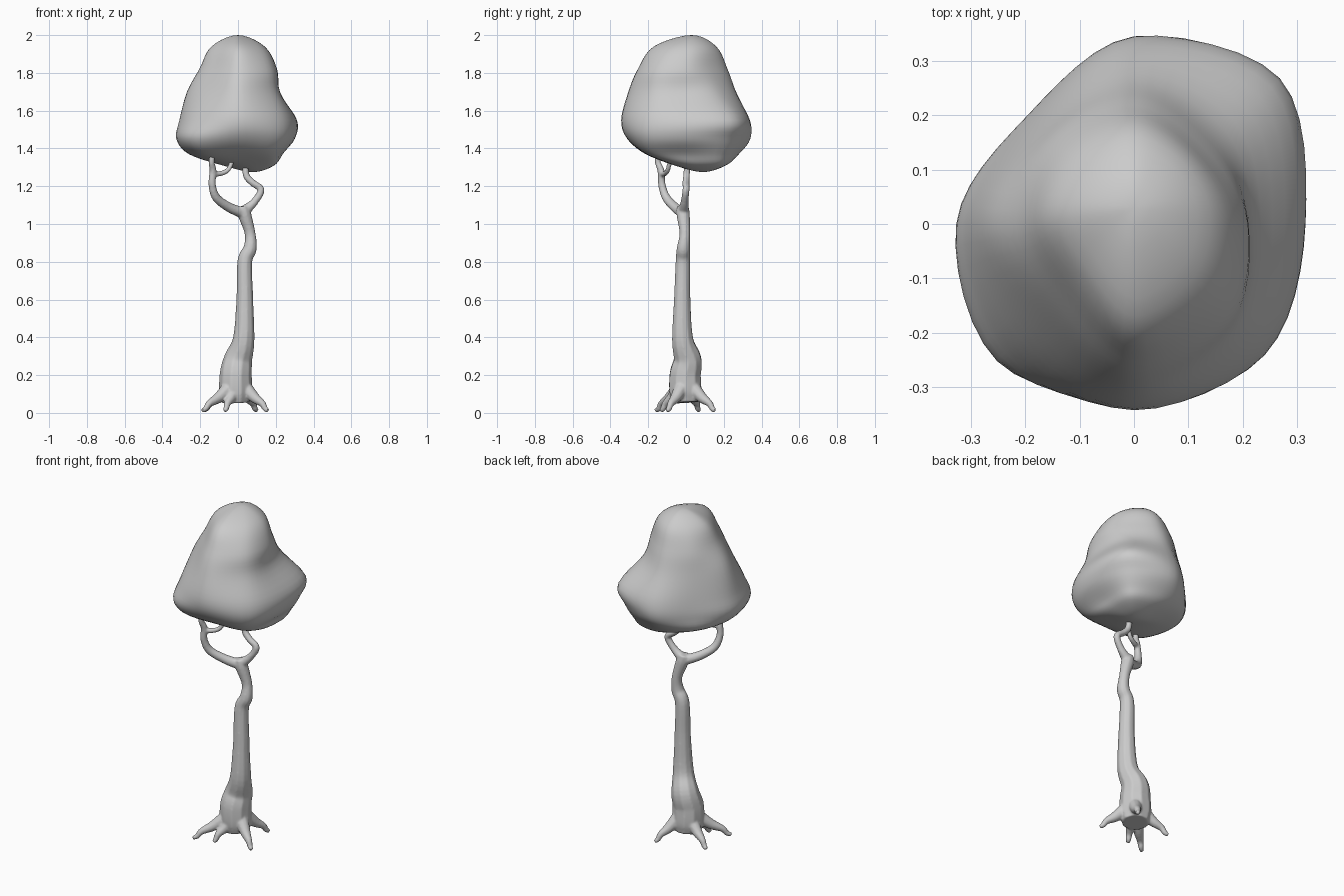
import bpy, bmesh
from math import cos, sin, pi
from mathutils import Vector

if "Cube" in bpy.data.objects:
    bpy.data.objects.remove(bpy.data.objects["Cube"])


def spline_point(p0, p1, p2, p3, t):
    """Smooth curve through p1 and p2."""
    return 0.5 * (2 * p1 + (p2 - p0) * t + (2 * p0 - 5 * p1 + 4 * p2 - p3) * t * t
                  + (3 * p1 - p0 - 3 * p2 + p3) * t ** 3)


def resample(points, steps=6):
    """Open path of vectors -> denser smooth path."""
    p = [2 * points[0] - points[1]] + points + [2 * points[-1] - points[-2]]
    out = [spline_point(*p[i:i + 4], s / steps) for i in range(len(points) - 1) for s in range(steps)]
    return out + [points[-1]]


# Crown: rings of z, centre x, centre y, then radii every 45 degrees from +x
rings = [
    (1.94, 0, .02, .14, .13, .14, .13, .14, .13, .19, .16),
    (1.82, 0, 0, .205, .19, .22, .21, .205, .19, .255, .24),
    (1.70, 0, 0, .22, .24, .265, .24, .27, .25, .305, .27),
    (1.55, 0, 0, .31, .375, .335, .27, .31, .325, .343, .335),
    (1.45, 0, 0, .30, .345, .34, .28, .325, .355, .31, .33),
    (1.37, 0, 0, .23, .30, .28, .26, .26, .27, .21, .26),
    (1.31, .06, .07, .13, .16, .14, .13, .14, .13, .13, .14),
]
SUB, VSUB = 6, 5
top, bottom = Vector((0, .03, 2.0)), Vector((.08, .09, 1.275))


def closed_ring(r):
    p = [Vector((r[1] + r[3 + k] * cos(k * pi / 4), r[2] + r[3 + k] * sin(k * pi / 4), r[0]))
         for k in range(8)]
    return [spline_point(p[k - 1], p[k], p[(k + 1) % 8], p[(k + 2) % 8], s / SUB)
            for k in range(8) for s in range(SUB)]


loops = [closed_ring(r) for r in rings]
n = 8 * SUB
columns = []
for j in range(n):
    o = (j + n // 2) % n
    col = [loops[0][o], top] + [l[j] for l in loops] + [bottom, loops[-1][o]]
    columns.append([spline_point(*col[i:i + 4], s / VSUB)
                    for i in range(len(col) - 3) for s in range(VSUB)][1:])

bm = bmesh.new()
v = [[bm.verts.new(c) for c in col] for col in columns]
vt, vb = bm.verts.new(top), bm.verts.new(bottom)
for j in range(n):
    a, b = v[j], v[(j + 1) % n]
    bm.faces.new((vt, a[0], b[0]))
    bm.faces.new((vb, b[-1], a[-1]))
    for i in range(len(a) - 1):
        bm.faces.new((a[i], a[i + 1], b[i + 1], b[i]))
bmesh.ops.recalc_face_normals(bm, faces=bm.faces)
for f in bm.faces:
    f.smooth = True
mesh = bpy.data.meshes.new("crown")
bm.to_mesh(mesh)
bm.free()
bpy.context.collection.objects.link(bpy.data.objects.new("crown", mesh))

# Trunk and branches: x, y, z, radius along each path
paths = [
    [(-.01, 0, .055, .075), (-.012, -.003, .11, .088), (-.012, -.004, .2, .086), (0, .008, .28, .077),
     (.03, -.018, .39, .058), (.036, -.02, .6, .045), (.036, -.016, .8, .04), (.064, -.014, .87, .036),
     (.064, -.006, .95, .029), (.035, -.015, 1.05, .036), (.025, -.018, 1.095, .032)],
    [(.02, -.02, 1.06, .03), (-.05, -.06, 1.09, .026), (-.115, -.105, 1.14, .023),
     (-.137, -.128, 1.21, .02), (-.132, -.132, 1.28, .019), (-.14, -.15, 1.33, .016), (-.13, -.15, 1.39, .015)],
    [(-.13, -.13, 1.265, .015), (-.09, -.11, 1.268, .014), (-.05, -.095, 1.29, .013), (-.02, -.08, 1.36, .012)],
    [(.035, -.015, 1.07, .03), (.085, -.008, 1.115, .021), (.122, 0, 1.18, .019),
     (.075, 0, 1.22, .019), (.043, .003, 1.26, .018), (.042, .01, 1.34, .016)],
]

# Roots: tips spread around the base
for x, y in [(-.19, -.16), (-.185, .07), (-.07, -.135), (.16, -.1), (.1, .155)]:
    paths.append([(x * .25, y * .25, .13, .04), (x * .55, y * .55, .08, .029),
                  (x * .8, y * .8, .05, .019), (x * .9, y * .9, .022, .015), (x, y, .012, .011)])

curve = bpy.data.curves.new("trunk", 'CURVE')
curve.dimensions = '3D'
curve.bevel_depth = 1.0
curve.bevel_resolution = 3
curve.use_fill_caps = True
for path in paths:
    pts = resample([Vector(p) for p in path])
    s = curve.splines.new('POLY')
    s.points.add(len(pts) - 1)
    for sp, p in zip(s.points, pts):
        sp.co = (p[0], p[1], p[2], 1)
        sp.radius = p[3]
trunk = bpy.data.objects.new("trunk", curve)
bpy.context.collection.objects.link(trunk)
bpy.context.view_layer.objects.active = trunk
trunk.select_set(True)
bpy.ops.object.convert(target='MESH')

# Fuse the tubes into one smooth skin
trunk = bpy.context.object
trunk.name = "trunk"
fuse = trunk.modifiers.new("fuse", 'REMESH')
fuse.mode = 'VOXEL'
fuse.voxel_size = .006
fuse.use_smooth_shade = True
soft = trunk.modifiers.new("soften", 'SMOOTH')
soft.factor = .5
soft.iterations = 5
